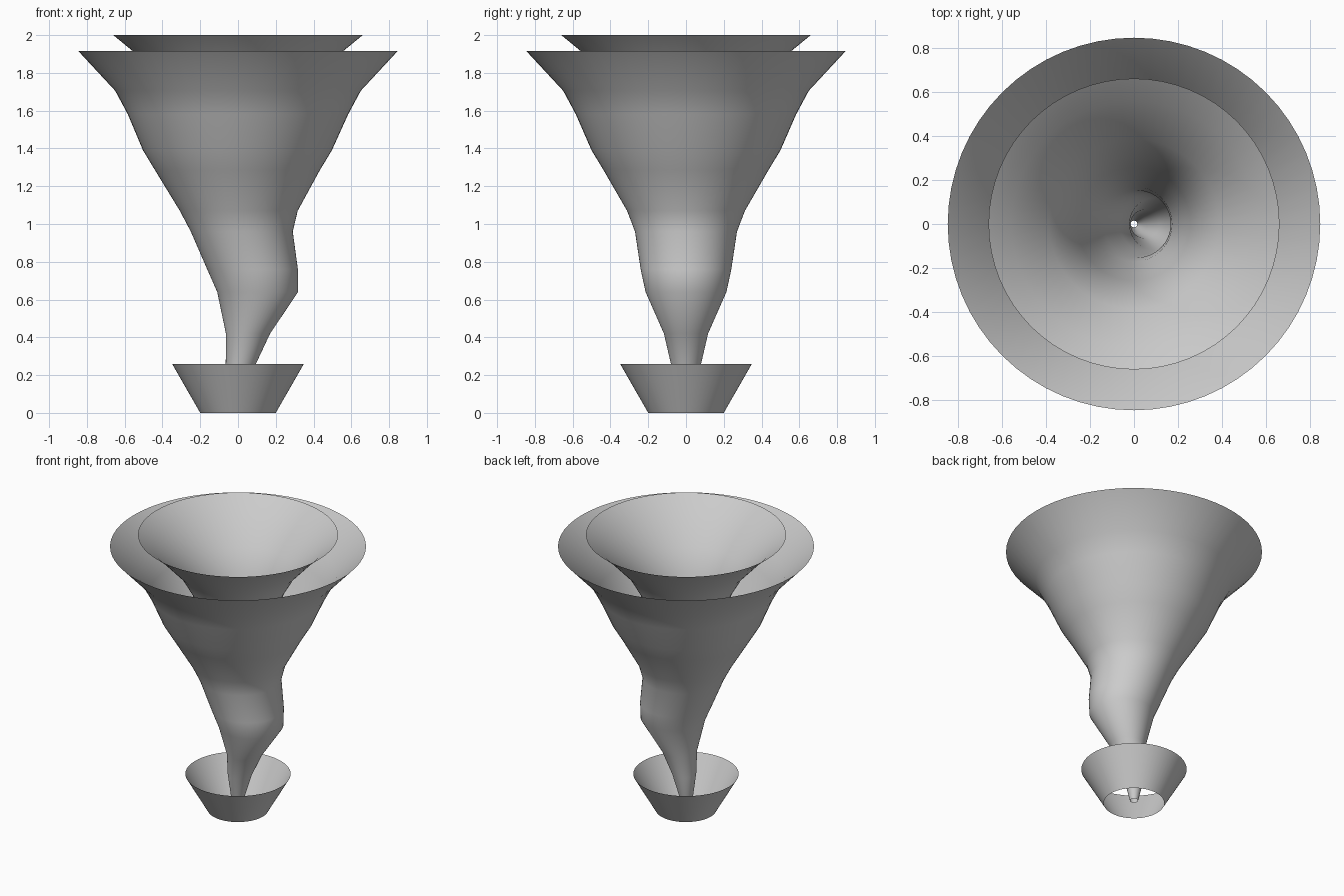
import bpy, bmesh
from math import cos, sin, tau, radians

if "Cube" in bpy.data.objects:
    bpy.data.objects.remove(bpy.data.objects["Cube"])

SEGMENTS = 64


def lofted_shell(name, rings):
    """Open shell through circular rings given as (z, centre x, radius)."""
    bm = bmesh.new()
    loops = []
    for z, cx, r in rings:
        loops.append([bm.verts.new((cx + r * cos(tau * i / SEGMENTS),
                                    r * sin(tau * i / SEGMENTS), z))
                      for i in range(SEGMENTS)])
    for low, high in zip(loops, loops[1:]):
        for i in range(SEGMENTS):
            j = (i + 1) % SEGMENTS
            bm.faces.new((low[i], low[j], high[j], high[i]))
    mesh = bpy.data.meshes.new(name)
    bm.to_mesh(mesh)
    bm.free()
    obj = bpy.data.objects.new(name, mesh)
    bpy.context.collection.objects.link(obj)
    bpy.context.view_layer.objects.active = obj
    obj.select_set(True)
    bpy.ops.object.shade_smooth_by_angle(angle=radians(50))
    obj.select_set(False)
    return obj


# Outer whirling funnel, bulging to the right at mid height
lofted_shell("outer_funnel", [
    (0.02, 0.00, 0.027), (0.11, 0.00, 0.048), (0.26, 0.015, 0.08),
    (0.42, 0.053, 0.117), (0.64, 0.104, 0.214), (0.76, 0.077, 0.240),
    (0.96, 0.020, 0.270), (1.07, 0.004, 0.312), (1.286, -0.003, 0.437),
    (1.39, -0.003, 0.50), (1.58, 0.0, 0.583), (1.705, 0.0, 0.65),
    (1.915, 0.0, 0.845)])

# Narrower inner funnel that rises above the outer rim
lofted_shell("inner_funnel", [
    (0.06, 0.00, 0.015), (0.26, 0.015, 0.042), (0.42, 0.05, 0.065),
    (0.64, 0.10, 0.120), (0.76, 0.075, 0.137), (0.96, 0.014, 0.152),
    (1.07, 0.002, 0.170), (1.286, 0.0, 0.225), (1.42, 0.0, 0.257),
    (1.59, 0.0, 0.305), (1.73, 0.0, 0.385), (1.915, 0.0, 0.557),
    (2.0, 0.0, 0.66)])

# Flared dust skirt around the foot
lofted_shell("dust_skirt", [(0.0, 0.0, 0.20), (0.258, 0.0, 0.348)])
